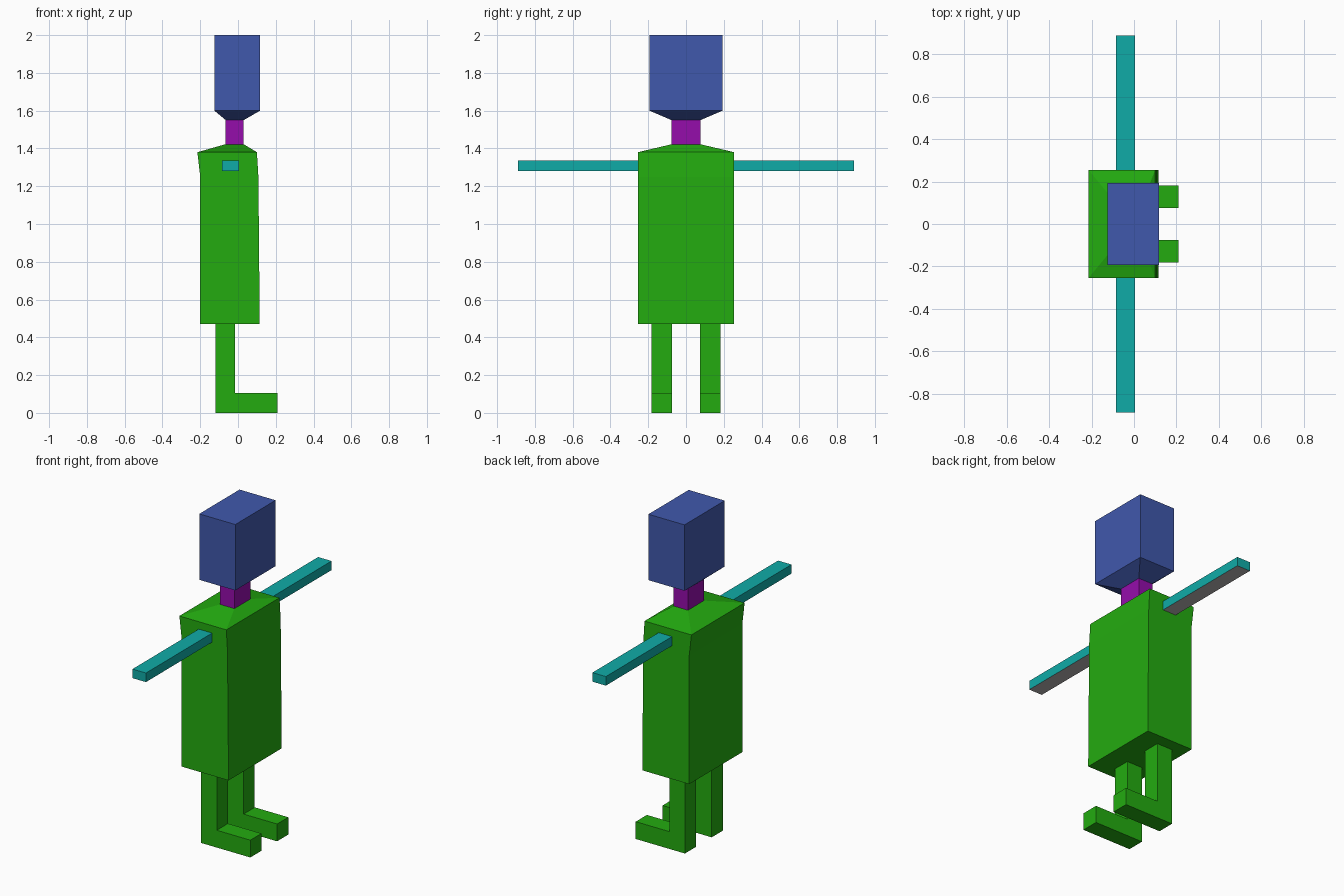
import bpy

if "Cube" in bpy.data.objects:
    bpy.data.objects.remove(bpy.data.objects["Cube"])

def mat(name, rgb):
    m = bpy.data.materials.new(name)
    m.diffuse_color = (*rgb, 1)
    m.use_nodes = True
    m.node_tree.nodes["Principled BSDF"].inputs["Base Color"].default_value = m.diffuse_color
    return m

GREEN = mat("green", (0.017, 0.41, 0.005))
TEAL = mat("teal", (0.005, 0.41, 0.39))
BLUE = mat("blue", (0.051, 0.098, 0.413))
PURPLE = mat("purple", (0.30, 0.004, 0.41))
GREY = mat("grey", (0.48, 0.46, 0.46))

def build(name, verts, faces, *mats):
    me = bpy.data.meshes.new(name)
    me.from_pydata(verts, [], faces)
    for m in mats:
        me.materials.append(m)
    ob = bpy.data.objects.new(name, me)
    bpy.context.collection.objects.link(ob)
    return ob

def stack(name, rings, *mats):
    """Closed solid through rectangular rings (z, x0, x1, y0, y1), bottom to top."""
    verts = []
    for z, x0, x1, y0, y1 in rings:
        verts += [(x0, y0, z), (x1, y0, z), (x1, y1, z), (x0, y1, z)]
    faces = [(3, 2, 1, 0)]
    for r in range(len(rings) - 1):
        b = 4 * r
        faces += [(b + i, b + (i + 1) % 4, b + 4 + (i + 1) % 4, b + 4 + i) for i in range(4)]
    n = len(verts)
    faces.append((n - 4, n - 3, n - 2, n - 1))
    return build(name, verts, faces, *mats)

# torso with sloped shoulders
stack("torso", [(0.47, -0.20, 0.115, -0.255, 0.255),
                (1.25, -0.20, 0.108, -0.255, 0.255),
                (1.38, -0.215, 0.10, -0.255, 0.255),
                (1.422, -0.067, 0.03, -0.077, 0.077)], GREEN)

# neck
stack("neck", [(1.41, -0.067, 0.03, -0.077, 0.077),
               (1.56, -0.067, 0.03, -0.077, 0.077)], PURPLE)

# head with tapered jaw
stack("head", [(1.55, -0.065, 0.03, -0.077, 0.077),
               (1.60, -0.125, 0.117, -0.193, 0.193),
               (2.00, -0.125, 0.117, -0.193, 0.193)], BLUE)

for side, s in (("left", 1), ("right", -1)):
    # arm, grey underneath
    y0, y1 = sorted((s * 0.25, s * 0.89))
    arm = stack(side + "_arm", [(1.28, -0.085, 0.005, y0, y1),
                                (1.335, -0.085, 0.005, y0, y1)], TEAL, GREY)
    for p in arm.data.polygons:
        p.material_index = 1 if p.normal.z < -0.5 else 0

    # leg and foot as one L profile
    prof = [(-0.12, 0), (0.21, 0), (0.21, 0.105), (-0.015, 0.105), (-0.015, 0.48), (-0.12, 0.48)]
    y0, y1 = sorted((s * 0.075, s * 0.182))
    n = len(prof)
    build(side + "_leg", [(x, y, z) for y in (y0, y1) for x, z in prof],
          [(0, 1, 3, ), (0, 3, 4, 5), (1, 2, 3),
           (n + 3, n + 1, n), (n + 5, n + 4, n + 3, n), (n + 3, n + 2, n + 1)]
          + [((i + 1) % n, i, n + i, n + (i + 1) % n) for i in range(n)], GREEN)
